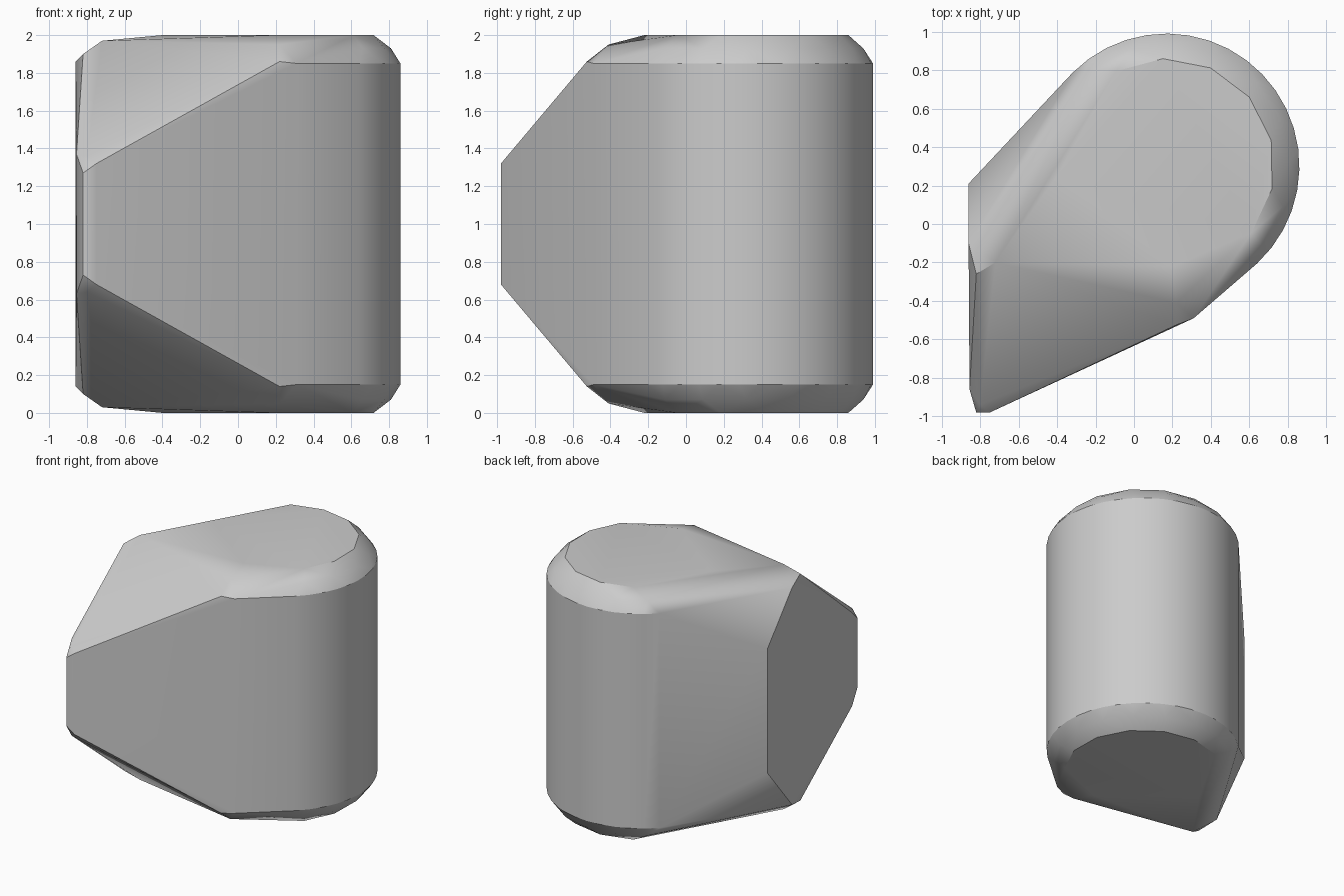
import bpy, bmesh
from math import cos, sin, radians

cube = bpy.data.objects.get("Cube")
if cube:
    bpy.data.objects.remove(cube, do_unlink=True)

CENTRE_X, CENTRE_Y = 0.17, 0.30


def arc(radius, start, end, steps, z):
    """Points along the rounded end at one height."""
    pts = []
    for i in range(steps + 1):
        a = radians(start + (end - start) * i / steps)
        pts.append((CENTRE_X + radius * cos(a), CENTRE_Y + radius * sin(a), z))
    return pts


# Rounded end: wall, worn rim and flat top
upper = arc(0.69, -47, 135, 20, 1.85)
upper += arc(0.64, -40, 128, 8, 1.93)
upper += arc(0.56, -38, 118, 6, 2.0)

# Wedge end: front corner, nose, sloped facets and left cut face
upper += [
    (0.31, -0.49, 1.85), (0.22, -0.525, 1.86), (0.22, -0.41, 1.95),
    (-0.75, -0.98, 1.32), (-0.82, -0.98, 1.27),
    (-0.80, -0.94, 1.36), (-0.855, -0.86, 1.37),
    (-0.86, 0.21, 1.49), (-0.86, -0.10, 1.86), (-0.82, -0.26, 1.90),
    (-0.72, -0.20, 1.97), (-0.40, 0.25, 2.0), (0.20, -0.22, 2.0),
]

# Mirror the upper half downwards and wrap everything in one convex skin
bm = bmesh.new()
for x, y, z in upper:
    bm.verts.new((x, y, z))
    bm.verts.new((x, y, 2 - z))
bmesh.ops.convex_hull(bm, input=list(bm.verts))
loose = [v for v in bm.verts if not v.link_faces]
bmesh.ops.delete(bm, geom=loose, context='VERTS')
bmesh.ops.dissolve_limit(bm, angle_limit=radians(1.5),
                         verts=list(bm.verts), edges=list(bm.edges))
bmesh.ops.recalc_face_normals(bm, faces=list(bm.faces))

mesh = bpy.data.meshes.new("stone_block")
bm.to_mesh(mesh)
bm.free()
block = bpy.data.objects.new("stone_block", mesh)
bpy.context.collection.objects.link(block)

# Plain grey stone
grey = bpy.data.materials.new("stone_grey")
grey.use_nodes = True
colour = (0.6, 0.6, 0.6, 1)
grey.diffuse_color = colour
grey.node_tree.nodes["Principled BSDF"].inputs["Base Color"].default_value = colour
mesh.materials.append(grey)

# Soft walls and rim, crisp main edges
bpy.ops.object.select_all(action='DESELECT')
block.select_set(True)
bpy.context.view_layer.objects.active = block
bpy.ops.object.shade_smooth_by_angle(angle=radians(30))
weighted = block.modifiers.new("weighted_normals", 'WEIGHTED_NORMAL')
weighted.keep_sharp = True
